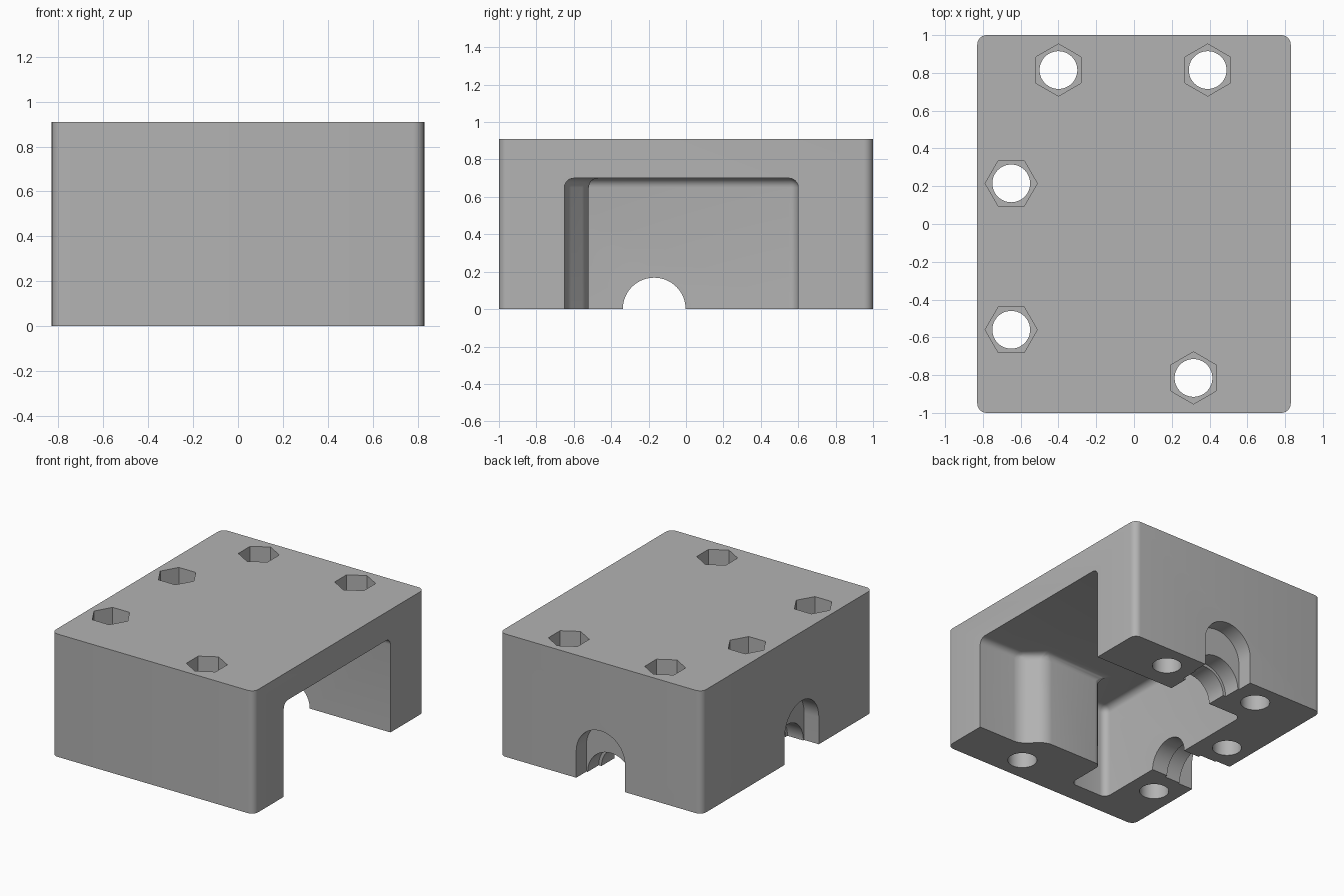
import bpy
import bmesh
from math import pi, cos, sin, radians
from mathutils import Matrix

W, D, H = 0.83, 1.0, 0.91          # half width, half depth, height
HOLE_R, NUT_R, NUT_DEPTH = 0.10, 0.138, 0.22
FILLET = 0.05

if "Cube" in bpy.data.objects:
    bpy.data.objects.remove(bpy.data.objects["Cube"])

grey = bpy.data.materials.new("plain_grey")
grey.use_nodes = True
grey.diffuse_color = (0.45, 0.45, 0.45, 1)
grey.node_tree.nodes["Principled BSDF"].inputs["Base Color"].default_value = (0.45, 0.45, 0.45, 1)


def prism(name, outline, low, high, fillet_if=None, matrix=Matrix()):
    """Extrude an outline along z, round the chosen edges, then place it."""
    bm = bmesh.new()
    face = bm.faces.new([bm.verts.new((x, y, low)) for x, y in outline])
    grown = bmesh.ops.extrude_face_region(bm, geom=[face])["geom"]
    top = [g for g in grown if isinstance(g, bmesh.types.BMVert)]
    bmesh.ops.translate(bm, verts=top, vec=(0, 0, high - low))
    bmesh.ops.recalc_face_normals(bm, faces=bm.faces)
    if fillet_if:
        edges = [e for e in bm.edges if fillet_if(e)]
        bmesh.ops.bevel(bm, geom=edges, offset=FILLET, segments=6, profile=0.5,
                        affect='EDGES', clamp_overlap=False)
        bmesh.ops.recalc_face_normals(bm, faces=bm.faces)
    bm.transform(matrix)
    mesh = bpy.data.meshes.new(name)
    bm.to_mesh(mesh)
    bm.free()
    obj = bpy.data.objects.new(name, mesh)
    bpy.context.collection.objects.link(obj)
    mesh.materials.append(grey)
    return obj


def ring(radius, sides, x=0, y=0, turn=0):
    return [(x + radius * cos(turn + 2 * pi * i / sides),
             y + radius * sin(turn + 2 * pi * i / sides)) for i in range(sides)]


def arch(radius, spring):
    """Round-topped doorway outline, running below the base."""
    curve = [(radius * cos(pi * i / 32), spring + radius * sin(pi * i / 32)) for i in range(33)]
    return curve + [(-radius, -0.1), (radius, -0.1)]


def is_upright(edge):
    a, b = (v.co for v in edge.verts)
    return abs(a.z - b.z) > 0.1


def not_at_base(edge):
    return max(v.co.z for v in edge.verts) > 0


# Main block with rounded upright corners
body = prism("housing_block", [(-W, -D), (W, -D), (W, D), (-W, D)], 0, H, is_upright)
cutters = []

# Open-sided cavity that steps around the screw boss
plan = [(1.1, 0.60), (-0.45, 0.60), (-0.45, -0.84), (-0.14, -0.84),
        (-0.14, -0.52), (0.35, -0.52), (0.48, -0.65), (1.1, -0.65)]
cutters.append(prism("cavity_cutter", plan, -0.1, 0.70, not_at_base))

# Screw holes with hexagonal nut pockets in the top
screws = [(-0.40, 0.815, pi / 2), (0.39, 0.815, pi / 2), (0.315, -0.815, pi / 2),
          (-0.65, 0.215, 0), (-0.65, -0.56, 0)]
for x, y, turn in screws:
    cutters.append(prism("screw_cutter", ring(HOLE_R, 48, x, y), -0.1, H + 0.1))
    cutters.append(prism("nut_cutter", ring(NUT_R, 6, x, y, turn), H - NUT_DEPTH, H + 0.1))

# Stepped arched passages through the back wall and the side wall
stand = Matrix.Rotation(radians(90), 4, 'X')
back = Matrix.Translation((0, D, 0)) @ stand
side = Matrix.Translation((-W, -0.17, 0)) @ Matrix.Rotation(radians(90), 4, 'Z') @ stand
for place in (back, side):
    for radius, spring, depth in ((0.20, 0.20, 0.12), (0.19, 0, 0.25), (0.168, 0, 0.50)):
        cutters.append(prism("passage_cutter", arch(radius, spring), -0.1, depth, None, place))

# Carve everything out of the block
bpy.context.view_layer.objects.active = body
for cutter in cutters:
    cut = body.modifiers.new("cut", 'BOOLEAN')
    cut.operation = 'DIFFERENCE'
    cut.solver = 'EXACT'
    cut.object = cutter
    bpy.ops.object.modifier_apply(modifier=cut.name)
    bpy.data.objects.remove(cutter)

bpy.ops.object.select_all(action='DESELECT')
body.select_set(True)
bpy.ops.object.shade_smooth_by_angle(angle=radians(30))
